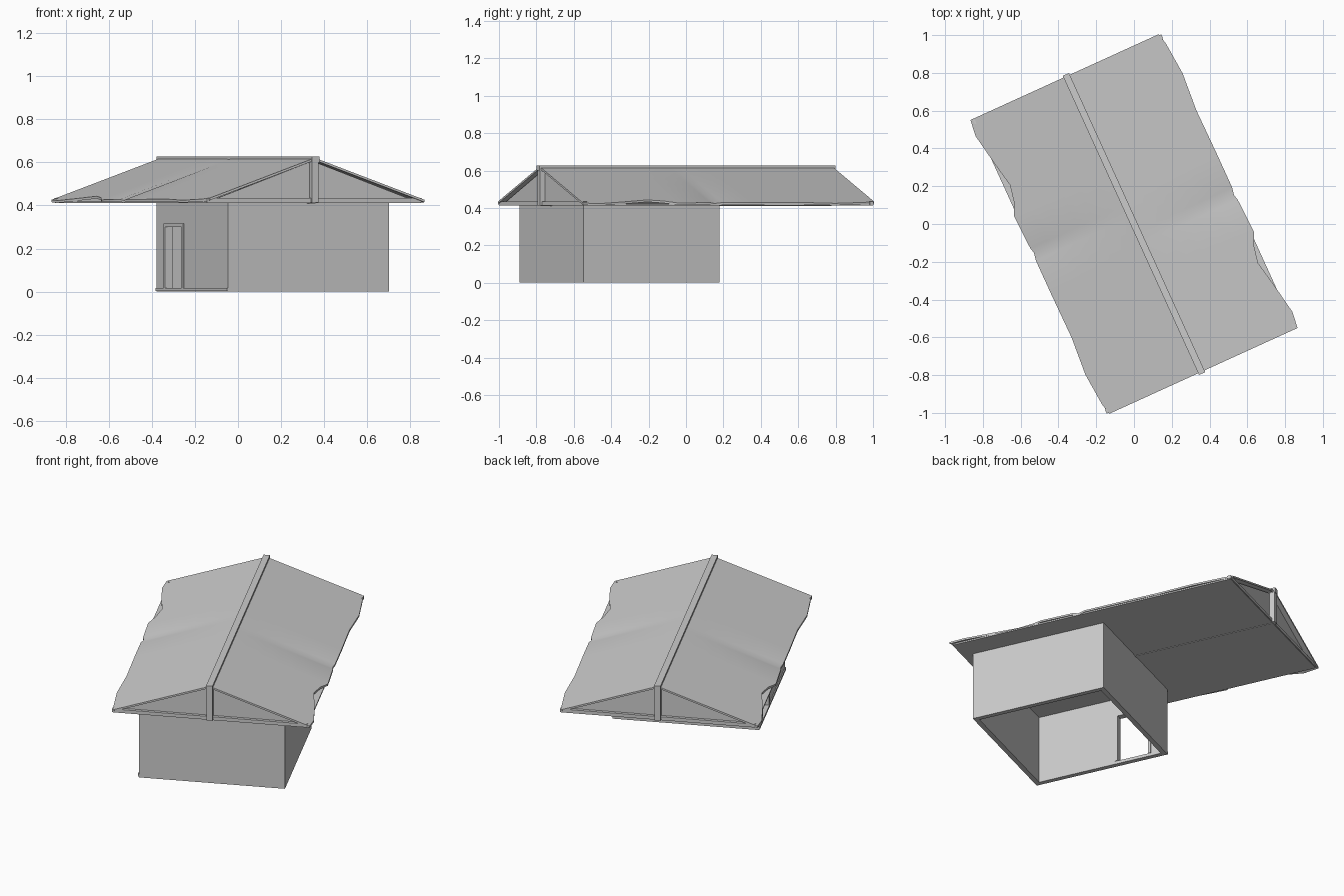
import bpy, bmesh, math
from mathutils import Matrix, Vector

if "Cube" in bpy.data.objects:
    bpy.data.objects.remove(bpy.data.objects["Cube"], do_unlink=True)

# The whole building is turned on its plot
TURN = Matrix.Rotation(math.radians(24.5), 4, 'Z')

grey = bpy.data.materials.new("plain_grey")
grey.use_nodes = True
colour = (0.6, 0.6, 0.6, 1.0)
grey.diffuse_color = colour
grey.node_tree.nodes["Principled BSDF"].inputs["Base Color"].default_value = colour


def finish(bm, name):
    bmesh.ops.recalc_face_normals(bm, faces=bm.faces[:])
    bm.transform(TURN)
    mesh = bpy.data.meshes.new(name)
    bm.to_mesh(mesh)
    bm.free()
    mesh.materials.append(grey)
    obj = bpy.data.objects.new(name, mesh)
    bpy.context.scene.collection.objects.link(obj)
    return obj


def box(name, x, y, z):
    """Box from (min, max) ranges."""
    bm = bmesh.new()
    bmesh.ops.create_cube(bm, size=1)
    for v in bm.verts:
        v.co = Vector([lo + (c + 0.5) * (hi - lo)
                       for c, (lo, hi) in zip(v.co, (x, y, z))])
    return finish(bm, name)


# Room walls, open underneath
W, Y0, Y1, T, TOP = 0.41, -0.79, 0.01, 0.028, 0.415
D0, D1, DZ0, DZ1 = -0.285, -0.09, 0.018, 0.305     # doorway
box("gable_wall", (-W, W), (Y0, Y0 + T), (0, TOP))
box("inner_wall", (-W, W), (Y1 - T, Y1), (0, TOP))
box("long_wall", (W - T, W), (Y0 + T, Y1 - T), (0, TOP))
door_side = (-W, -W + T)
box("door_wall_long_part", door_side, (Y0 + T, D0), (0, TOP))
box("door_wall_short_part", door_side, (D1, Y1 - T), (0, TOP))
box("door_wall_lintel", door_side, (D0, D1), (DZ1, TOP))
box("door_sill", door_side, (D0, D1), (0, DZ0))

# Door frame and base lip
frame = (-W - 0.005, -W + T + 0.004)
for name, y in (("front", (D0 - 0.012, D0 + 0.004)), ("back", (D1 - 0.004, D1 + 0.012))):
    box("door_jamb_" + name, frame, y, (DZ0, DZ1 + 0.012))
box("door_head", frame, (D0, D1), (DZ1 - 0.004, DZ1 + 0.012))
box("base_lip", (-W - 0.006, -W), (Y0, Y1), (0.004, 0.018))

# Flat ceiling, centre joist, ridge beam
box("ceiling", (-0.545, 0.545), (-0.85, 0.85), (0.412, 0.420))
box("ceiling_joist", (-0.008, 0.008), (-0.85, 0.85), (0.409, 0.413))
box("ridge_beam", (-0.018, 0.018), (-0.87, 0.87), (0.600, 0.628))

# Gable ends: panel, tie beam, king post
for end, s in (("front", -1), ("back", 1)):
    bm = bmesh.new()
    tri = bm.faces.new([bm.verts.new((x, s * 0.835, z))
                        for x, z in ((-0.53, 0.418), (0.53, 0.418), (0, 0.606))])
    out = bmesh.ops.extrude_face_region(bm, geom=[tri])
    bmesh.ops.translate(bm, vec=(0, -s * 0.01, 0),
                        verts=[g for g in out["geom"] if isinstance(g, bmesh.types.BMVert)])
    finish(bm, "gable_panel_" + end)
    span = sorted((s * 0.83, s * 0.853))
    box("tie_beam_" + end, (-0.548, 0.548), span, (0.416, 0.434))
    box("king_post_" + end, (-0.017, 0.017), sorted((s * 0.835, s * 0.866)), (0.414, 0.605))

# Worn roof slopes: (position along ridge, reach of the eave)
EAVE = [(0.86, 0.535), (0.80, 0.55), (0.62, 0.565), (0.41, 0.55), (0.15, 0.553),
        (-0.04, 0.553), (-0.08, 0.545), (-0.11, 0.553), (-0.30, 0.56), (-0.37, 0.53),
        (-0.46, 0.512), (-0.60, 0.54), (-0.77, 0.57), (-0.86, 0.56)]
COLS = 6
for side, turn in (("left", 0), ("right", math.pi)):
    bm = bmesh.new()
    rows = []
    for y, reach in EAVE:
        row = []
        for i in range(COLS + 1):
            f = i / COLS
            x = f * reach
            z = 0.621 - 0.193 * x / 0.555
            if y == -0.08:                  # shallow seam, deeper at the eave
                z -= 0.008 * f
            row.append(bm.verts.new((x, y, z)))
        rows.append(row)
    for a, b in zip(rows, rows[1:]):
        for i in range(COLS):
            bm.faces.new((a[i], b[i], b[i + 1], a[i + 1]))
    # Thicken downwards into a closed sheet
    out = bmesh.ops.extrude_face_region(bm, geom=bm.faces[:])
    bmesh.ops.translate(bm, vec=(0, 0, -0.011),
                        verts=[g for g in out["geom"] if isinstance(g, bmesh.types.BMVert)])
    bm.transform(Matrix.Rotation(turn, 4, 'Z'))
    roof = finish(bm, "roof_slope_" + side)
    bpy.ops.object.select_all(action='DESELECT')
    roof.select_set(True)
    bpy.context.view_layer.objects.active = roof
    bpy.ops.object.shade_smooth_by_angle(angle=math.radians(30))
